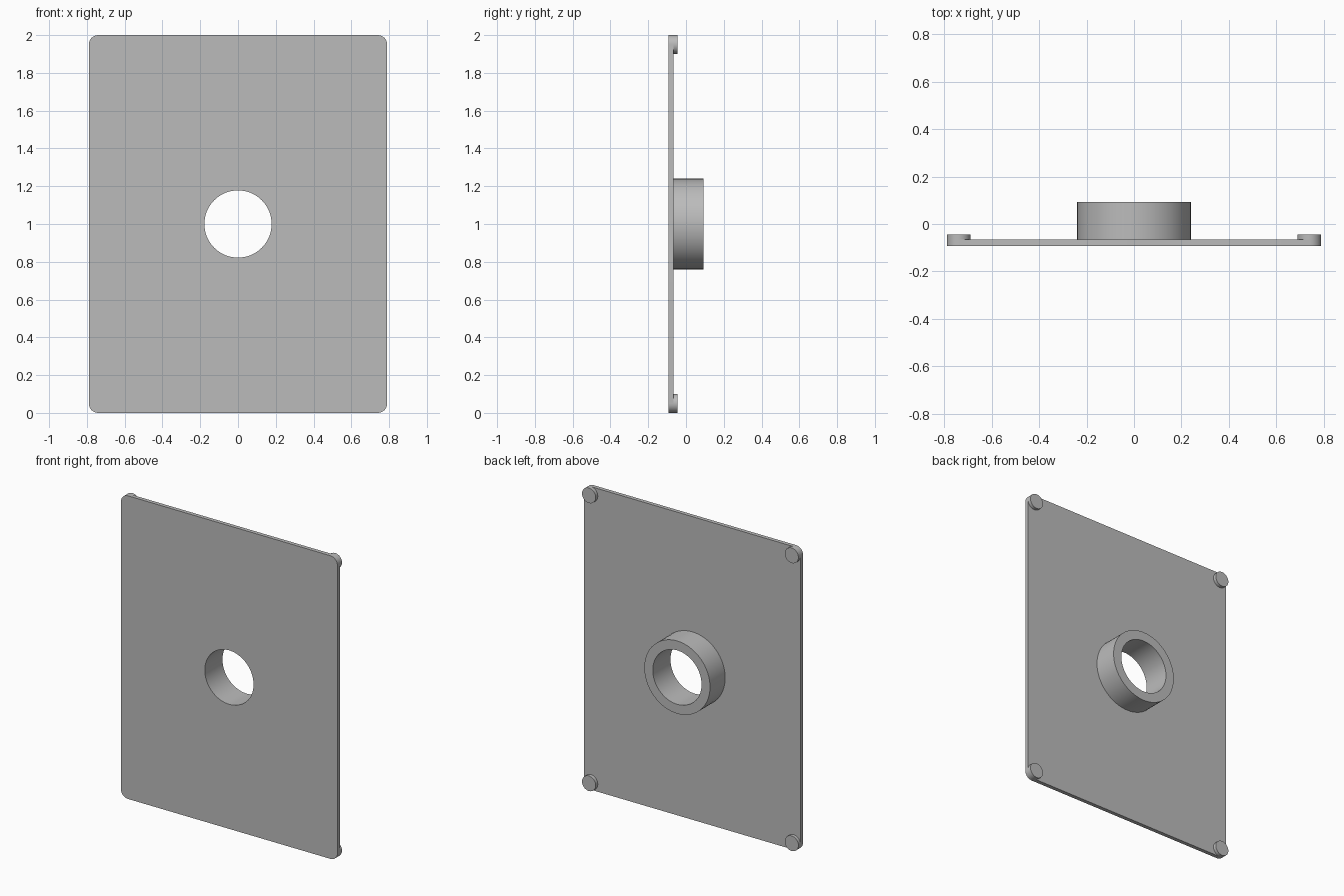
import bpy
import bmesh
from math import cos, sin, pi, radians

cube = bpy.data.objects.get("Cube")
if cube:
    bpy.data.objects.remove(cube, do_unlink=True)

grey = bpy.data.materials.new("plain grey")
grey.use_nodes = True
colour = (0.5, 0.5, 0.5, 1)
grey.diffuse_color = colour
grey.node_tree.nodes["Principled BSDF"].inputs["Base Color"].default_value = colour

HALF_W, HEIGHT, MID = 0.79, 2.0, 1.0
FRONT, PLATE_BACK, FOOT_BACK, COLLAR_BACK = -0.092, -0.066, -0.044, 0.092
HOLE_R, COLLAR_R, CORNER_R = 0.178, 0.24, 0.05


def circle(r, n=64, cx=0, cz=MID):
    return [(cx + r * cos(2 * pi * i / n), cz + r * sin(2 * pi * i / n)) for i in range(n)]


def rounded_rect(r, steps=8):
    pts = []
    for k, (sx, sz) in enumerate([(1, 1), (-1, 1), (-1, -1), (1, -1)]):
        for i in range(steps + 1):
            a = pi / 2 * (k + i / steps)
            pts.append((sx * (HALF_W - r) + r * cos(a), MID + sz * (MID - r) + r * sin(a)))
    return pts


def extrude_outline(name, loops, y0, y1):
    """Fill an outline (with optional holes) and extrude it along y."""
    bm = bmesh.new()
    edges = []
    for pts in loops:
        vs = [bm.verts.new((x, y0, z)) for x, z in pts]
        edges += [bm.edges.new((v, vs[i - 1])) for i, v in enumerate(vs)]
    bmesh.ops.triangle_fill(bm, edges=edges, use_beauty=True, normal=(0, -1, 0))
    result = bmesh.ops.extrude_face_region(bm, geom=bm.faces[:], use_keep_orig=True)
    moved = [g for g in result["geom"] if isinstance(g, bmesh.types.BMVert)]
    bmesh.ops.translate(bm, verts=moved, vec=(0, y1 - y0, 0))
    bmesh.ops.recalc_face_normals(bm, faces=bm.faces[:])
    mesh = bpy.data.meshes.new(name)
    bm.to_mesh(mesh)
    bm.free()
    mesh.materials.append(grey)
    obj = bpy.data.objects.new(name, mesh)
    bpy.context.collection.objects.link(obj)
    bpy.ops.object.select_all(action="DESELECT")
    obj.select_set(True)
    bpy.context.view_layer.objects.active = obj
    bpy.ops.object.shade_smooth_by_angle(angle=radians(30))
    return obj


# Flat plate with rounded corners and a central hole
extrude_outline("plate", [rounded_rect(CORNER_R), circle(HOLE_R)], FRONT, PLATE_BACK)

# Ring collar around the hole on the back
extrude_outline("collar", [circle(COLLAR_R), circle(HOLE_R)], PLATE_BACK, COLLAR_BACK)

# Small round feet in the four back corners
for side, sx in (("left", 1), ("right", -1)):
    for level, z in (("upper", HEIGHT - CORNER_R), ("lower", CORNER_R)):
        extrude_outline(f"{level}_{side}_foot",
                        [circle(CORNER_R, 32, sx * (HALF_W - CORNER_R), z)],
                        PLATE_BACK, FOOT_BACK)
